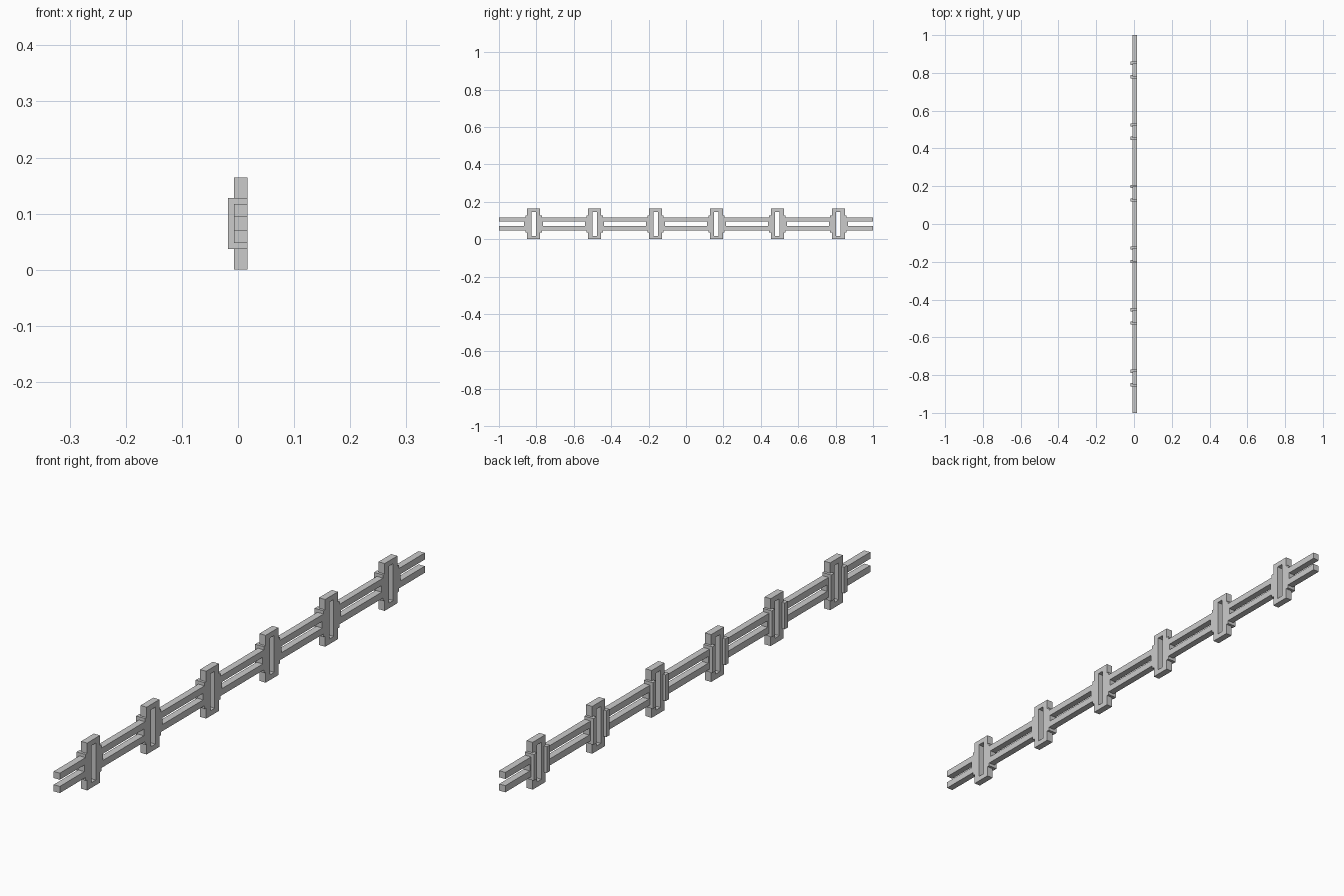
import bpy, bmesh
from mathutils import Vector

if "Cube" in bpy.data.objects:
    bpy.data.objects.remove(bpy.data.objects["Cube"])

X0, X1 = -0.007, 0.0165      # depth of frames and rails
CLIP_X = -0.0175             # rear face of the clips
STEP = 0.326                 # spacing of the frames
FIRST = -2.5 * STEP
COUNT = 6
EDGE = 0.051                 # half width of a frame at rail height


def add_box(bm, lo, hi):
    lo, hi = Vector(lo), Vector(hi)
    geom = bmesh.ops.create_cube(bm, size=1)
    for v in geom["verts"]:
        v.co = Vector([(lo[i] + hi[i]) / 2 + v.co[i] * (hi[i] - lo[i]) for i in range(3)])


def finish(bm, name):
    bmesh.ops.recalc_face_normals(bm, faces=bm.faces)
    mesh = bpy.data.meshes.new(name)
    bm.to_mesh(mesh)
    bm.free()
    obj = bpy.data.objects.new(name, mesh)
    bpy.context.collection.objects.link(obj)
    return obj


# Slotted frame: half of the stepped outline, mirrored and repeated
half = [(0, 0), (0.035, 0), (0.035, 0.037), (0.044, 0.037), (0.044, 0.048),
        (EDGE, 0.048), (EDGE, 0.117), (0.044, 0.117), (0.044, 0.128),
        (0.035, 0.128), (0.035, 0.164), (0, 0.164),
        (0, 0.146), (0.012, 0.146), (0.012, 0.018), (0, 0.018)]
bm = bmesh.new()
face = bm.faces.new([bm.verts.new((X0, y, z)) for y, z in half])
ext = bmesh.ops.extrude_face_region(bm, geom=[face], use_keep_orig=True)
for v in ext["geom"]:
    if isinstance(v, bmesh.types.BMVert):
        v.co.x = X1
seam = [f for f in bm.faces if all(abs(v.co.y) < 1e-6 for v in f.verts)]
bmesh.ops.delete(bm, geom=seam, context="FACES")
frames = finish(bm, "slotted_frames")

# Upright clip on the rear of each frame
bm = bmesh.new()
add_box(bm, (CLIP_X, 0.027, 0.037), (X0, 0.044, 0.128))
clips = finish(bm, "rear_clips")

for obj in (frames, clips):
    obj.location.y = FIRST
    mirror = obj.modifiers.new("Mirror", "MIRROR")
    mirror.use_axis = (False, True, False)
    array = obj.modifiers.new("Array", "ARRAY")
    array.count = COUNT
    array.use_relative_offset = False
    array.use_constant_offset = True
    array.constant_offset_displace = (0, STEP, 0)

# Twin rails, broken at each frame so the slots stay open
centres = [FIRST + i * STEP for i in range(COUNT)]
starts = [-1.0] + [c + EDGE for c in centres]
ends = [c - EDGE for c in centres] + [1.0]
for name, z in (("lower_rail", 0.048), ("upper_rail", 0.094)):
    bm = bmesh.new()
    for a, b in zip(starts, ends):
        add_box(bm, (X0, a, z), (X1, b, z + 0.023))
    finish(bm, name)
